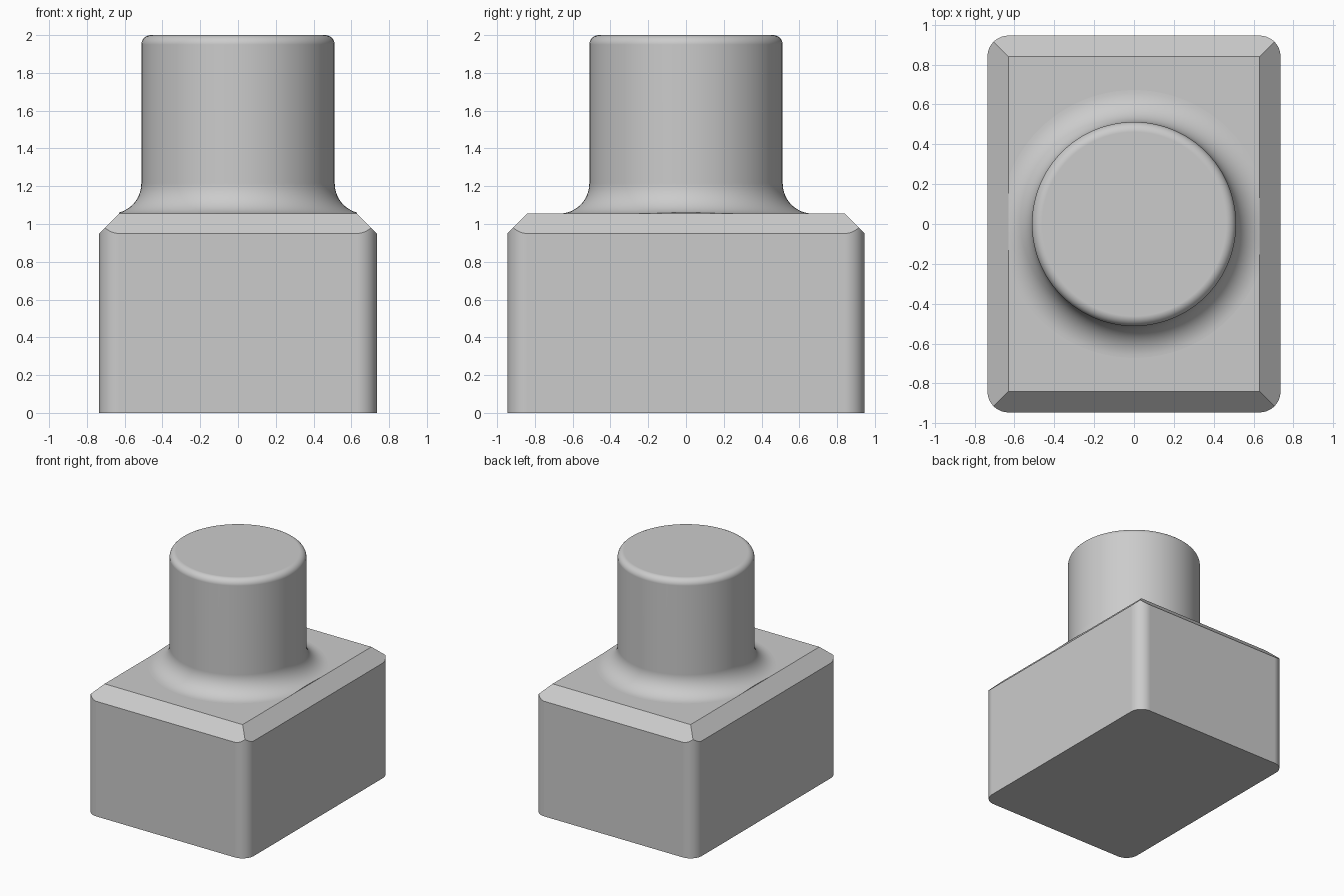
import bpy
import bmesh
import math
from mathutils import Vector

cube = bpy.data.objects.get("Cube")
if cube:
    bpy.data.objects.remove(cube, do_unlink=True)

HALF_X, HALF_Y = 0.735, 0.945
TOP, CHAMFER, CORNER = 1.055, 0.105, 0.105
RADIUS, FILLET, ROUND, HEIGHT = 0.512, 0.16, 0.05, 2.0
SIDES = 96

grey = bpy.data.materials.new("light_grey")
grey.use_nodes = True
colour = (0.6, 0.6, 0.6, 1)
grey.diffuse_color = colour
grey.node_tree.nodes["Principled BSDF"].inputs["Base Color"].default_value = colour


def arc(cx, cy, r, start, end, steps):
    """Points along a circular arc, angles in degrees."""
    angles = [math.radians(start + (end - start) * i / steps) for i in range(steps + 1)]
    return [(cx + r * math.cos(a), cy + r * math.sin(a)) for a in angles]


def slice_off(bm, point, normal):
    """Remove everything beyond a plane and close the opening."""
    cut = bmesh.ops.bisect_plane(
        bm, geom=bm.verts[:] + bm.edges[:] + bm.faces[:], dist=1e-6,
        plane_co=Vector(point), plane_no=Vector(normal).normalized(), clear_outer=True)
    edges = [e for e in cut["geom_cut"] if isinstance(e, bmesh.types.BMEdge)]
    bmesh.ops.holes_fill(bm, edges=edges, sides=0)


def finish(bm, name):
    """Turn the bmesh into a smooth-shaded object with flat broad faces."""
    bmesh.ops.recalc_face_normals(bm, faces=bm.faces[:])
    mesh = bpy.data.meshes.new(name)
    bm.to_mesh(mesh)
    bm.free()
    mesh.materials.append(grey)
    obj = bpy.data.objects.new(name, mesh)
    bpy.context.collection.objects.link(obj)
    bpy.ops.object.select_all(action='DESELECT')
    obj.select_set(True)
    bpy.context.view_layer.objects.active = obj
    bpy.ops.object.shade_smooth_by_angle(angle=math.radians(25))
    obj.modifiers.new("flat_faces", 'WEIGHTED_NORMAL').keep_sharp = True


# Base block: rounded rectangle raised to its top, then chamfered
bm = bmesh.new()
outline = []
for i, (sx, sy) in enumerate(((1, 1), (-1, 1), (-1, -1), (1, -1))):
    outline += arc(sx * (HALF_X - CORNER), sy * (HALF_Y - CORNER), CORNER,
                   90 * i, 90 * i + 90, 12)
floor = bm.faces.new([bm.verts.new((x, y, 0)) for x, y in outline])
raised = bmesh.ops.extrude_face_region(bm, geom=[floor], use_keep_orig=True)
bmesh.ops.translate(bm, vec=(0, 0, TOP),
                    verts=[v for v in raised["geom"] if isinstance(v, bmesh.types.BMVert)])
for nx, ny in ((1, 0), (-1, 0), (0, 1), (0, -1)):
    slice_off(bm, (nx * HALF_X, ny * HALF_Y, TOP - CHAMFER), (nx, ny, 1))
finish(bm, "base_block")

# Round post: fillet at the foot, rounded rim, closed skirt sunk into the block
bm = bmesh.new()
profile = [(RADIUS + FILLET, TOP - 0.01)]
profile += arc(RADIUS + FILLET, TOP + FILLET, FILLET, 270, 180, 16)
profile += arc(RADIUS - ROUND, HEIGHT - ROUND, ROUND, 0, 90, 8)
rings = [[bm.verts.new((r * math.cos(math.tau * i / SIDES),
                        r * math.sin(math.tau * i / SIDES), z)) for i in range(SIDES)]
         for r, z in profile]
for low, high in zip(rings, rings[1:]):
    for i in range(SIDES):
        j = (i + 1) % SIDES
        bm.faces.new((low[i], low[j], high[j], high[i]))
bm.faces.new(rings[0])
bm.faces.new(rings[-1])

# Trim the foot where it overhangs the long chamfers
for side in (1, -1):
    slice_off(bm, (side * (HALF_X - CHAMFER), 0, 0), (side, 0, 0))
finish(bm, "round_post")
